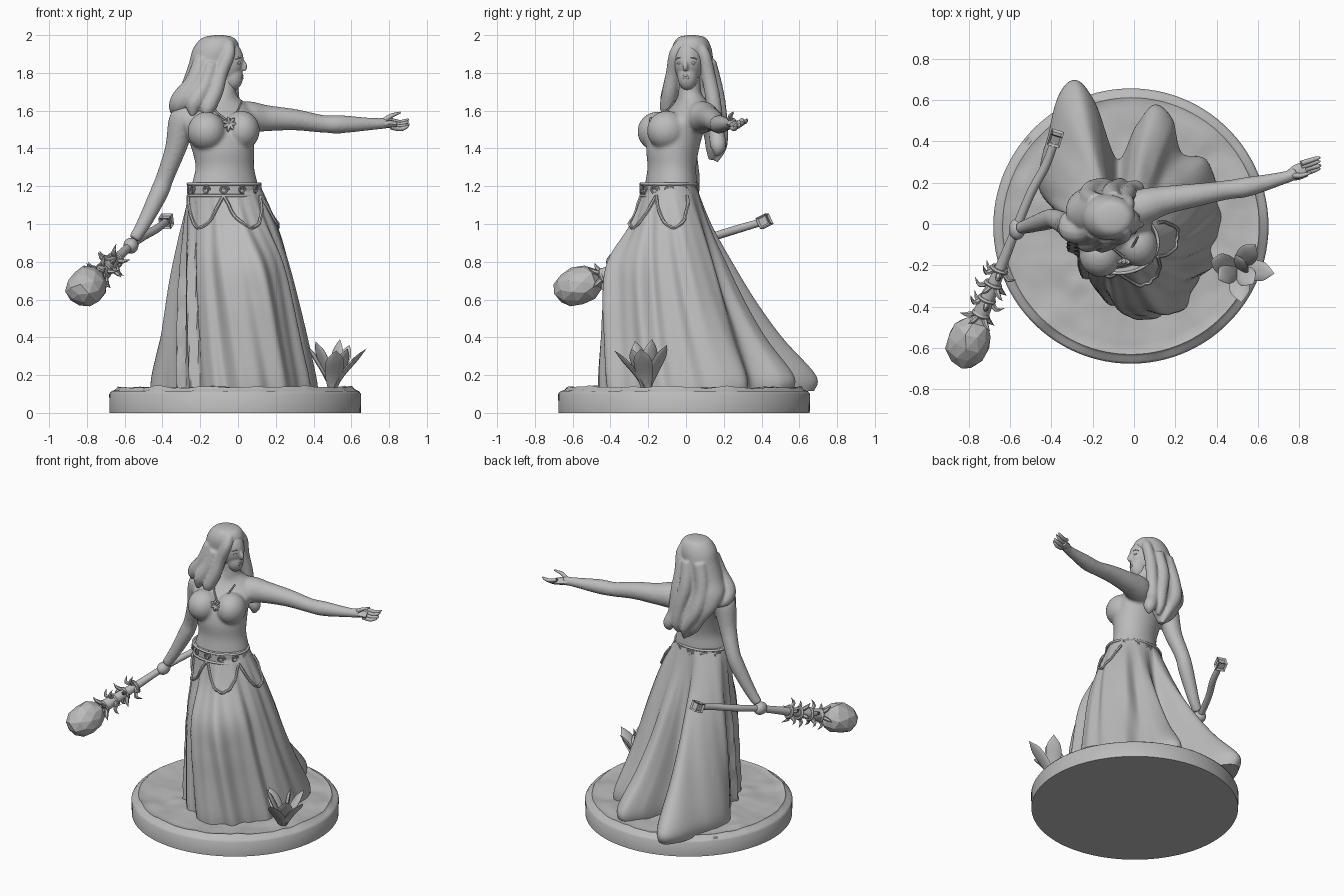
import bpy, bmesh, math, random
from mathutils import Euler, Matrix, Vector, noise

random.seed(4)
if "Cube" in bpy.data.objects:
    bpy.data.objects.remove(bpy.data.objects["Cube"])

stone = bpy.data.materials.new("plain_grey")
stone.use_nodes = True
GREY = (0.5, 0.5, 0.5, 1)
stone.diffuse_color = GREY
stone.node_tree.nodes["Principled BSDF"].inputs["Base Color"].default_value = GREY


# Helpers
def finish(name, bm, smooth=True):
    bmesh.ops.recalc_face_normals(bm, faces=bm.faces)
    mesh = bpy.data.meshes.new(name)
    for f in bm.faces:
        f.smooth = smooth
    bm.to_mesh(mesh)
    bm.free()
    if smooth:
        mesh.set_sharp_from_angle(angle=math.radians(50))
    mesh.materials.append(stone)
    ob = bpy.data.objects.new(name, mesh)
    bpy.context.collection.objects.link(ob)
    return ob


def spline(pts, n, closed=False):
    """Smooth curve through points of any dimension."""
    out, m = [], len(pts)
    pick = (lambda i: pts[i % m]) if closed else (lambda i: pts[min(max(i, 0), m - 1)])
    for i in range(m if closed else m - 1):
        a, b, c, d = (pick(i + k) for k in (-1, 0, 1, 2))
        for k in range(n):
            t = k / n
            out.append([q + t / 2 * (r - p + t * (2*p - 5*q + 4*r - s + t * (3*q - p - 3*r + s)))
                        for p, q, r, s in zip(a, b, c, d)])
    return out if closed else out + [list(pts[-1])]


def loft(name, rings):
    bm = bmesh.new()
    rows = [[bm.verts.new(p) for p in ring] for ring in rings]
    n = len(rows[0])
    for lo, hi in zip(rows, rows[1:]):
        for j in range(n):
            bm.faces.new((lo[j], lo[(j + 1) % n], hi[(j + 1) % n], hi[j]))
    bm.faces.new(rows[0])
    bm.faces.new(rows[-1])
    return finish(name, bm)


def tube(name, pts, flat=1.0, sides=12, n=5, ref=(0, 0, 1)):
    """Sweep along (x, y, z, radius); flat squashes the section along ref."""
    path = spline(pts, n)
    rings = []
    for i, p in enumerate(path):
        tan = (Vector(path[min(i + 1, len(path) - 1)][:3]) - Vector(path[max(i - 1, 0)][:3])).normalized()
        side = tan.cross(Vector(ref)).normalized()
        up = side.cross(tan)
        r = max(p[3], 0.001)
        rings.append([Vector(p[:3]) + r * (math.cos(a) * side + math.sin(a) * flat * up)
                      for a in (math.tau * k / sides for k in range(sides))])
    return loft(name, rings)


def stack(name, rows, turn=0.0, n=5, sides=32):
    """Stack of ellipses given as (z, cx, cy, rx, ry)."""
    rings, c, s = [], math.cos(turn), math.sin(turn)
    for z, cx, cy, rx, ry in spline(rows, n):
        ring = []
        for k in range(sides):
            a = math.tau * k / sides
            x, y = rx * math.cos(a), ry * math.sin(a)
            ring.append((cx + x * c - y * s, cy + x * s + y * c, z))
        rings.append(ring)
    return loft(name, rings)


def ball(name, at, size, turn=0.0, level=3):
    bm = bmesh.new()
    place = Matrix.LocRotScale(Vector(at), Euler((0, 0, turn)), Vector(size))
    bmesh.ops.create_icosphere(bm, subdivisions=level, radius=1, matrix=place)
    return finish(name, bm)


def blend(parts, voxel, rounds):
    """Join overlapping parts into one soft surface."""
    bpy.ops.object.select_all(action="DESELECT")
    for ob in parts:
        ob.select_set(True)
    bpy.context.view_layer.objects.active = parts[0]
    bpy.ops.object.join()
    remesh = parts[0].modifiers.new("blend", "REMESH")
    remesh.mode, remesh.voxel_size, remesh.use_smooth_shade = "VOXEL", voxel, True
    parts[0].modifiers.new("soften", "SMOOTH").iterations = rounds


# Round base with uneven ground
rings = []
for r, z in [(.665, 0), (.667, .1), (.655, .115), (.635, .12), (.622, .136)] + [(.6 - .03 * i, .13) for i in range(20)]:
    ring = []
    for k in range(100):
        a = math.tau * k / 100
        x, y = r * math.cos(a), r * math.sin(a)
        lump = (noise.noise((x * 5, y * 5, 0)) + .6 * noise.noise((x * 13, y * 13, 3))) * .014 if z > .115 else 0
        ring.append((x - .015, y - .01, z + lump))
    rings.append(ring)
loft("ground_base", rings)

# Long skirt with two trailing lobes
HEM = [(.05, -.46), (.2, -.43), (.33, -.28), (.41, -.08), (.42, .12), (.36, .32), (.23, .36), (.19, .52), (.1, .59),
       (.01, .48), (-.08, .32), (-.19, .6), (-.29, .71), (-.38, .6), (-.47, .2), (-.36, .03), (-.27, -.2), (-.12, -.38)]
hem = spline(HEM, 12, True)
angles = [math.atan2(y + .03, x + .05) for x, y in hem]
# height, then how far front, back and sides have flared
FLARE = spline([(1.2, 0, 0, 0), (1, .3, .11, .28), (.8, .82, .27, .48), (.6, .95, .45, .64),
                (.4, .97, .68, .79), (.2, .99, .97, .93), (.115, .97, .95, .97)], 7)


def skirt_point(j, row, out=0.0):
    z, front, back, side = row
    a = angles[j]
    c, s = math.cos(a), math.sin(a)
    f = s * s * (front if s < 0 else back) + c * c * side
    t = (1.2 - z) / 1.08
    pleat = .016 * min(1, 2 * t) * (math.sin(13 * a - 6 * t) + .5 * math.sin(23 * a - 9 * t))
    pleat *= .25 + .75 * min(1, max(0, (.4 - s) / .6))
    wx, wy = -.07 + .19 * c, -.08 + .14 * s
    return Vector((wx + (hem[j][0] - wx) * f + (pleat + out) * c,
                   wy + (hem[j][1] - wy) * f + (pleat + out) * s, z))


loft("skirt", [[skirt_point(j, row) for j in range(len(hem))] for row in FLARE])

# Cord swags hanging over the hips
for a0, a1 in ((195, 268), (268, 330), (330, 390)):
    pts = []
    for k in range(13):
        a = math.radians(a0 + (a1 - a0) * k / 12)
        z = 1.15 - .17 * math.sin(math.pi * k / 12)
        j = min(range(len(hem)), key=lambda i: abs(math.remainder(angles[i] - a, math.tau)))
        row = min(FLARE, key=lambda q: abs(q[0] - z))
        pts.append((*skirt_point(j, row, .006)[:2], z, .009))
    tube("hip_cord", pts, sides=6, n=2)

# Torso, bust and arms blended into one body
torso = stack("body", [(1.1, -.07, -.09, .18, .13), (1.2, -.07, -.08, .178, .135), (1.3, -.07, -.075, .157, .127),
                       (1.4, -.08, -.07, .168, .138), (1.5, -.1, -.045, .187, .14), (1.58, -.11, .01, .2, .118),
                       (1.64, -.1, .03, .14, .09), (1.69, -.07, .02, .062, .062), (1.78, -.06, .02, .052, .057)], turn=.25)
busts = [ball("right_bust", (-.165, -.15, 1.49), (.102, .108, .105), .25),
         ball("left_bust", (.018, -.1, 1.495), (.097, .108, .105), .25)]
left_arm = tube("left_arm", [(-.03, .06, 1.56, .085), (.06, .09, 1.565, .085), (.15, .115, 1.56, .07),
                             (.3, .14, 1.552, .057), (.45, .165, 1.53, .047), (.55, .18, 1.528, .048),
                             (.73, .225, 1.53, .031), (.79, .25, 1.535, .031)], n=6, sides=16)
right_arm = tube("right_arm", [(-.24, -.01, 1.565, .082), (-.29, -.015, 1.55, .077), (-.33, 0, 1.4, .057),
                               (-.385, .025, 1.25, .048), (-.42, .02, 1.16, .049), (-.5, -.005, 1, .038),
                               (-.55, -.02, .92, .031)], n=6, sides=16, ref=(0, 1, 0))
blend([torso, *busts, left_arm, right_arm], .01, 6)


# Belt with rims and scroll rings
def belt_ring(z, r, grow):
    return [(-.073 + (.19 + grow) * math.cos(a), -.09 + (.148 + grow) * math.sin(a), z, r)
            for a in (math.tau * k / 24 for k in range(25))]


stack("belt", [(1.15, -.073, -.09, .19, .148), (1.215, -.073, -.09, .188, .146)], n=1)
for z in (1.15, 1.212):
    tube("belt_rim", belt_ring(z, .008, .001), sides=8, n=2)
for x, y, z, _ in belt_ring(1.18, 0, .003)[:-1:2]:
    out = Vector((x + .073, y + .09, 0)).normalized()
    side = Vector((-out.y, out.x, 0))
    curl = []
    for k in range(12):
        a, r = k * .8, .026 - .0016 * k
        p = Vector((x, y, z)) + side * r * math.cos(a) + Vector((0, 0, r * math.sin(a)))
        curl.append((*p, .005))
    tube("belt_scroll", curl, sides=6, n=2, ref=out)

# Necklace and leafy pendant
for sx in (-.15, .02):
    tube("necklace", [(sx, -.06, 1.65, .006), (sx * .6 - .02, -.11, 1.59, .006), (-.045, -.165, 1.54, .007)], sides=6)
for k in range(7):
    a = math.tau * k / 7
    tube("pendant_leaf", [(-.045, -.17, 1.53, .012), (-.045 + .025 * math.cos(a), -.185, 1.53 + .025 * math.sin(a), .012),
                          (-.045 + .045 * math.cos(a), -.18, 1.525 + .045 * math.sin(a), 0)], sides=6, ref=(0, 1, 0))

# Open left hand and gripping right hand
tube("left_palm", [(.75, .232, 1.53, .026), (.79, .25, 1.53, .038), (.83, .265, 1.525, .036)], flat=.55)
for i in range(4):
    y, z = .24 + .018 * i, 1.508 + .012 * i
    tube("left_finger", [(.81, y, z + .005, .013), (.855, y + .014, z - .005, .012),
                         (.885 + .01 * (i % 3 == 1), y + .024, z + .002, .01), (.903, y + .028, z + .012, .004)], sides=8)
tube("left_thumb", [(.77, .235, 1.545, .014), (.81, .235, 1.572, .012), (.86, .25, 1.59, .005)], sides=8)
ball("right_hand", (-.567, -.025, .885), (.04, .052, .042))

# Head, face and features, looking to her left
TURN = -.2
face = Vector((math.cos(TURN), math.sin(TURN), 0))
across = Vector((-face.y, face.x, 0))
head = Vector((-.06, .015, 1.84))


def on_face(fwd, side, up):
    return head + face * fwd + across * side + Vector((0, 0, up))


skull = ball("head", on_face(-.02, 0, .02), (.112, .082, .125), TURN)
jaw = ball("jaw", on_face(.03, 0, -.06), (.058, .054, .075), TURN)
nose = tube("nose", [(*on_face(.08, 0, .035), .009), (*on_face(.098, 0, -.005), .014), (*on_face(.09, 0, -.026), .012)], sides=8)
blend([skull, jaw, nose], .006, 3)
for s in (-1, 1):
    ball("lip", on_face(.08, 0, -.062 + .006 * s), (.011, .019, .007), TURN, 2)
    ball("eye", on_face(.07, .034 * s, .012), (.013, .017, .008), TURN, 2)
    tube("eyebrow", [(*on_face(.08, .014 * s, .036), .005), (*on_face(.074, .036 * s, .042), .006),
                     (*on_face(.058, .056 * s, .033), .003)], sides=6)

# Long wavy hair, a soft mass with locks
hair = stack("hair", [(2, -.1, .03, .02, .02), (1.985, -.105, .03, .085, .075), (1.93, -.115, .03, .122, .105),
                      (1.85, -.14, .035, .12, .11), (1.75, -.175, .04, .12, .11), (1.66, -.2, .06, .13, .105),
                      (1.57, -.17, .11, .14, .075), (1.48, -.13, .145, .12, .055), (1.4, -.12, .15, .08, .045),
                      (1.34, -.11, .14, .02, .02)], sides=48)
LOCKS = [
    [(-.05, -.02, 1.96, .03), (-.05, -.055, 1.9, .035), (-.09, -.07, 1.8, .037), (-.12, -.085, 1.7, .042), (-.16, -.1, 1.61, .04), (-.15, -.11, 1.56, .01)],
    [(-.05, .05, 1.96, .03), (-.03, .095, 1.9, .033), (-.04, .12, 1.78, .038), (-.03, .145, 1.65, .04), (-.02, .16, 1.5, .04), (.01, .17, 1.41, .042), (.01, .16, 1.36, .01)],
    [(-.19, -.03, 1.87, .045), (-.23, -.045, 1.75, .052), (-.3, -.03, 1.65, .06), (-.32, .02, 1.6, .04), (-.28, .06, 1.56, .01)],
    [(-.14, -.06, 1.85, .035), (-.17, -.075, 1.74, .045), (-.23, -.09, 1.64, .048), (-.24, -.1, 1.57, .012)],
    [(-.18, .1, 1.86, .05), (-.22, .13, 1.7, .045), (-.2, .17, 1.55, .045), (-.13, .19, 1.42, .03), (-.1, .16, 1.33, .01)],
    [(-.1, .12, 1.86, .04), (-.11, .155, 1.7, .045), (-.08, .18, 1.55, .04), (-.06, .19, 1.43, .03), (-.06, .17, 1.37, .01)],
]
blend([hair] + [tube("hair_lock", lock, n=6, ref=(0, 1, 0)) for lock in LOCKS], .008, 3)

# Staff with square end, thorns and faceted crystal
tube("staff", [(-.385, .4, 1.01, .02), (-.43, .28, .975, .022), (-.5, .15, .935, .022), (-.57, -.02, .885, .022),
               (-.65, -.22, .81, .028), (-.74, -.43, .73, .04)], sides=10)
bm = bmesh.new()
bmesh.ops.create_cube(bm, size=.062)
bmesh.ops.inset_individual(bm, faces=bm.faces[:], thickness=.014, depth=-.01)
cap = finish("staff_end", bm, False)
cap.location, cap.rotation_euler = (-.38, .415, 1.015), (.45, 0, -.3)
grip, tip = Vector((-.57, -.02, .885)), Vector((-.8, -.575, .67))
axis = (tip - grip).normalized()
u = axis.orthogonal().normalized()
v = axis.cross(u)
for row in range(4):
    p = grip.lerp(tip, .36 + .13 * row)
    ring = [(*(p + .036 * (u * math.cos(a) + v * math.sin(a))), .011) for a in (math.tau * k / 12 for k in range(13))]
    tube("staff_band", ring, sides=6, n=2, ref=axis)
    for k in range(5):
        a = math.tau * (k + row * .5) / 5
        out = u * math.cos(a) + v * math.sin(a)
        lean = random.uniform(-.01, .05)
        tube("staff_thorn", [(*(p + out * .02), .014), (*(p + out * .06 + axis * .03), .012),
                             (*(p + out * .095 + axis * lean), 0)], sides=6, n=3, ref=axis.cross(out))
bm = bmesh.new()
bmesh.ops.create_icosphere(bm, subdivisions=2, radius=.106)
for w in bm.verts:
    w.co *= random.uniform(.92, 1.06)
    w.co.z *= 1.28
crystal = finish("crystal", bm, False)
crystal.location, crystal.rotation_euler = tip, axis.to_track_quat("Z", "Y").to_euler()

# Leafy plant on the base
for dx, dy, h in [(.18, -.03, .21), (.09, .11, .23), (-.13, .03, .22), (-.09, -.06, .25),
                  (.02, -.17, .2), (.04, .03, .26), (.08, -.08, .21)]:
    x, y = .5, -.21
    tube("plant_leaf", [(x, y, .11, .02), (x + dx * .3, y + dy * .3, .13 + h * .35, .045),
                        (x + dx * .7, y + dy * .7, .13 + h * .75, .046), (x + dx, y + dy, .13 + h, 0)],
         flat=.25, sides=10, ref=(dx, dy, -.15))
